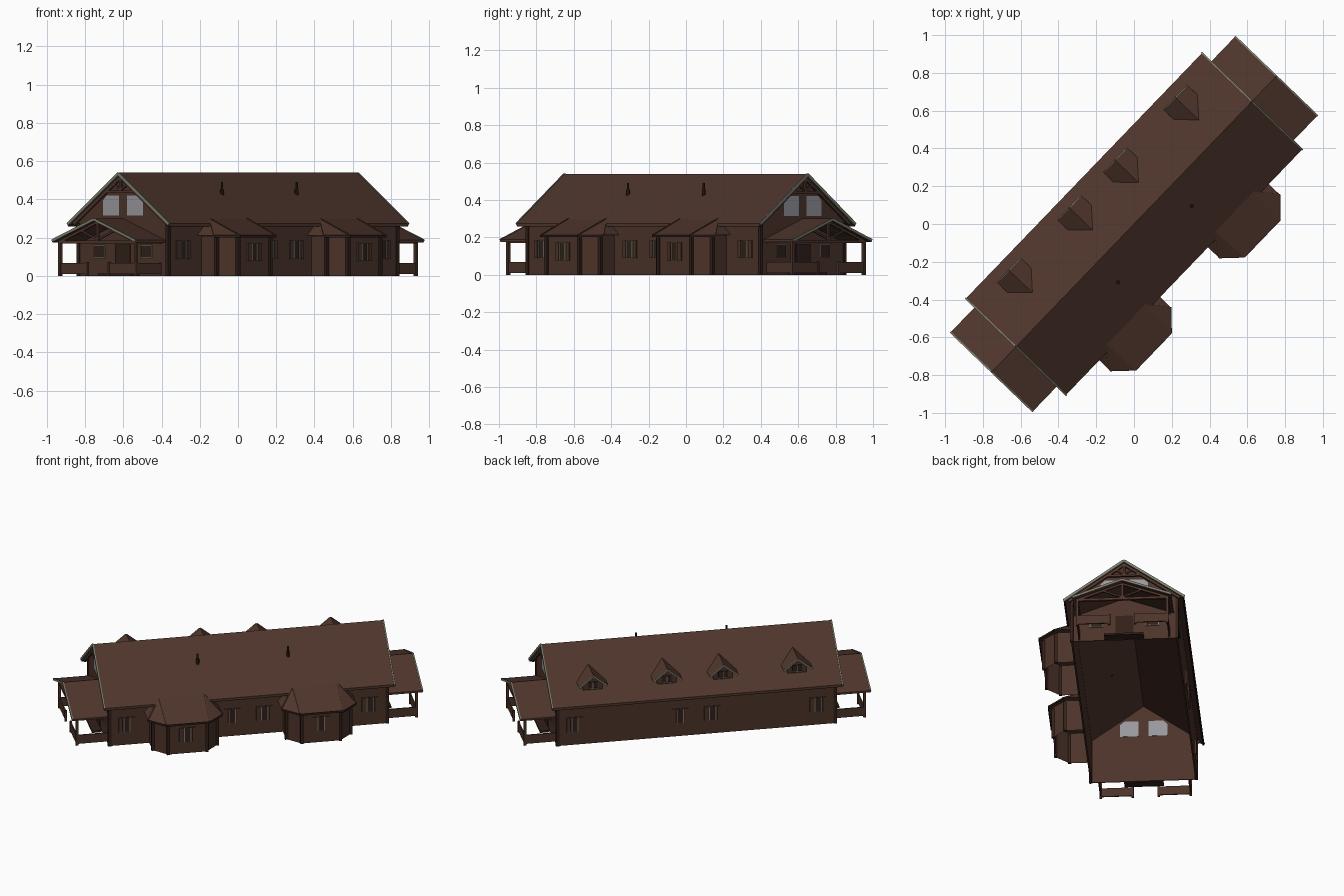
import bpy, bmesh, math
from mathutils import Vector, Matrix

if "Cube" in bpy.data.objects:
    bpy.data.objects.remove(bpy.data.objects["Cube"])

ANG = math.radians(46.1)          # whole house is turned on the plan
ROT = Matrix.Rotation(ANG, 4, 'Z')

def material(name, col):
    m = bpy.data.materials.new(name)
    m.diffuse_color = (*col, 1)
    m.use_nodes = True
    m.node_tree.nodes["Principled BSDF"].inputs["Base Color"].default_value = m.diffuse_color
    return m

WALL = material("brown_timber", (0.073, 0.033, 0.022))
ROOF = material("brown_roof", (0.078, 0.036, 0.025))
DARK = material("dark_timber", (0.030, 0.014, 0.010))
TRIM = material("grey_green_trim", (0.20, 0.21, 0.16))
GLASS = material("grey_glass", (0.31, 0.31, 0.34))

def mesh(name, verts, faces, mat, solid=0):
    me = bpy.data.meshes.new(name)
    me.from_pydata([ROT @ Vector(v) for v in verts], [], faces)
    bm = bmesh.new()
    bm.from_mesh(me)
    bmesh.ops.recalc_face_normals(bm, faces=bm.faces)
    bm.to_mesh(me)
    bm.free()
    me.materials.append(mat)
    ob = bpy.data.objects.new(name, me)
    bpy.context.collection.objects.link(ob)
    if solid:
        mod = ob.modifiers.new("thickness", 'SOLIDIFY')
        mod.thickness, mod.offset = solid, 0
    return ob

BOX_F = [(0, 1, 3, 2), (4, 6, 7, 5), (0, 4, 5, 1), (2, 3, 7, 6), (0, 2, 6, 4), (1, 5, 7, 3)]

def box(name, c, size, mat, rot=None):
    rot = rot or Matrix.Identity(3)
    vs = [Vector(c) + rot @ Vector((x * size[0] / 2, y * size[1] / 2, z * size[2] / 2))
          for x in (-1, 1) for y in (-1, 1) for z in (-1, 1)]
    return mesh(name, vs, BOX_F, mat)

def beam(name, p, q, w, h, mat):
    p, q = Vector(p), Vector(q)
    d = q - p
    return box(name, (p + q) / 2, (d.length, w, h), mat, d.to_track_quat('X', 'Z').to_matrix())

def prism(name, prof, u0, u1, mat):
    """Extrude a (v, z) profile along the long axis."""
    n = len(prof)
    vs = [(u, v, z) for u in (u0, u1) for v, z in prof]
    fs = [tuple(range(n)), tuple(range(2 * n - 1, n - 1, -1))]
    fs += [(i, (i + 1) % n, n + (i + 1) % n, n + i) for i in range(n)]
    return mesh(name, vs, fs, mat)

def gable_roof(name, u0, u1, hw, eave, ridge, t):
    prism(name, [(-hw, eave), (0, ridge), (hw, eave), (hw, eave - t), (0, ridge - t), (-hw, eave - t)],
          u0, u1, ROOF)

def window(name, c, ang, w=0.10, h=0.095):
    """Shuttered window plate; ang is the outward direction in plan."""
    r = Matrix.Rotation(ang - math.pi / 2, 3, 'Z')
    at = lambda x, y, z: Vector(c) + r @ Vector((x, y, z))
    box(name + "_pane", at(0, 0.002, 0), (w * 0.5, 0.004, h), DARK, r)
    for s in (-1, 1):
        box(name + "_shutter", at(s * w * 0.4, 0.004, 0), (w * 0.22, 0.008, h), WALL, r)
        box(name + "_frame", at(s * w * 0.2, 0.004, 0), (0.006, 0.008, h), TRIM, r)

L, W = 0.866, 0.326               # half length and half width of the walls
roof_z = lambda v: 0.54 - 0.72 * abs(v)

# main roof and long walls
gable_roof("main_roof", -0.90, 0.90, 0.368, 0.275, 0.54, 0.014)
for s in (-1, 1):
    box("long_wall", (0, s * (W - 0.005), 0.143), (2 * L, 0.01, 0.286), WALL)
    box("eave_board", (0, s * 0.362, 0.266), (1.80, 0.008, 0.016), DARK)
    for u in (-0.755, -0.10, 0.10, 0.755):
        window("long_wall_window", (u, s * W, 0.137), s * math.pi / 2)

# both gable ends with their porches
for s in (-1, 1):
    prism("gable_wall", [(-W, 0), (W, 0), (W, 0.286), (0, 0.524), (-W, 0.286)],
          s * (L - 0.006), s * L, WALL)
    prism("door", [(-0.055, 0.01), (0.055, 0.01), (0.055, 0.165), (-0.055, 0.165)],
          s * L, s * (L + 0.006), DARK)
    box("door_step", (s * 0.90, 0, 0.006), (0.06, 0.24, 0.012), DARK)
    gable_roof("porch_roof", s * 0.86, s * 1.086, 0.302, 0.188, 0.30, 0.012)
    box("porch_tie_beam", (s * 1.055, 0, 0.178), (0.016, 0.56, 0.016), WALL)
    box("porch_king_post", (s * 1.055, 0, 0.235), (0.014, 0.014, 0.11), WALL)
    box("gable_collar_beam", (s * 0.885, 0, 0.44), (0.012, 0.24, 0.014), WALL)
    box("gable_king_post", (s * 0.885, 0, 0.48), (0.012, 0.014, 0.09), WALL)
    for t in (-1, 1):
        # upper glazing with sloped outer corner
        prism("gable_glass", [(t * 0.03, 0.315), (t * 0.145, 0.315), (t * 0.145, 0.395),
                              (t * 0.12, 0.42), (t * 0.03, 0.42)], s * (L - 0.008), s * (L + 0.001), GLASS)
        box("house_corner_post", (s * (L - 0.004), t * (W - 0.004), 0.138), (0.02, 0.02, 0.276), DARK)
        # light verge boards
        beam("main_verge", (s * 0.902, t * 0.368, 0.270), (s * 0.902, 0, 0.535), 0.008, 0.016, TRIM)
        beam("porch_verge", (s * 1.087, t * 0.302, 0.184), (s * 1.087, 0, 0.296), 0.008, 0.014, TRIM)
        # truss struts
        beam("gable_strut", (s * 0.885, 0, 0.45), (s * 0.885, t * 0.06, 0.485), 0.01, 0.01, WALL)
        beam("gable_rafter", (s * 0.885, t * 0.34, 0.272), (s * 0.885, 0, 0.517), 0.012, 0.018, WALL)
        beam("porch_strut", (s * 1.055, 0, 0.19), (s * 1.055, t * 0.12, 0.238), 0.01, 0.01, WALL)
        beam("porch_rafter", (s * 1.055, t * 0.28, 0.178), (s * 1.055, 0, 0.284), 0.012, 0.016, WALL)
        # porch posts, beams and solid railings
        box("porch_post", (s * 1.055, t * 0.275, 0.09), (0.016, 0.016, 0.18), WALL)
        box("porch_gate_post", (s * 1.055, t * 0.08, 0.036), (0.014, 0.014, 0.072), WALL)
        box("porch_side_beam", (s * 0.96, t * 0.275, 0.178), (0.19, 0.014, 0.016), WALL)
        box("porch_side_rail", (s * 0.96, t * 0.275, 0.039), (0.19, 0.008, 0.058), WALL)
        box("porch_end_rail", (s * 1.055, t * 0.178, 0.039), (0.008, 0.195, 0.058), WALL)
        # porch wall windows with light frames
        box("porch_window", (s * (L + 0.002), t * 0.17, 0.128), (0.004, 0.075, 0.065), DARK)
        for k in (-1, 1):
            box("porch_window_jamb", (s * (L + 0.003), t * 0.17 + k * 0.039, 0.128), (0.006, 0.004, 0.07), TRIM)
            box("porch_window_rail", (s * (L + 0.003), t * 0.17, 0.128 + k * 0.034), (0.006, 0.08, 0.004), TRIM)

# two bays on the -v side
def bay_outline(c, a, b, side, front, back):
    return [(c - a, back), (c - a, side), (c - b, front), (c + b, front), (c + a, side), (c + a, back)]

for c in (-0.415, 0.415):
    wall = bay_outline(c, 0.20, 0.12, -0.435, -0.515, -W)
    mesh("bay_walls", [(x, y, z) for z in (0, 0.21) for x, y in wall],
         [(i, i + 1, i + 7, i + 6) for i in range(5)], WALL)
    for x, y in wall[1:5]:
        box("bay_corner_post", (x, y, 0.10), (0.018, 0.018, 0.20), DARK)
    eave = bay_outline(c, 0.232, 0.135, -0.448, -0.543, -0.32)
    tops = [(c - 0.14, -0.33, 0.30), (c + 0.14, -0.33, 0.30)]
    mesh("bay_roof", [(x, y, 0.212) for x, y in eave] + tops,
         [(0, 1, 6), (1, 2, 6), (2, 3, 7, 6), (3, 4, 7), (4, 5, 7), (0, 6, 7, 5), (5, 4, 3, 2, 1, 0)], ROOF)
    for i in range(1, 5):
        beam("bay_hip", (*eave[i], 0.212), tops[i > 2], 0.007, 0.007, ROOF)
        if i < 4:
            beam("bay_fascia", (*eave[i], 0.207), (*eave[i + 1], 0.207), 0.006, 0.012, DARK)
    window("bay_window", (c, -0.515, 0.125), -math.pi / 2)

# four dormers on the +v side
for c in (-0.635, -0.175, 0.175, 0.635):
    a = 0.06
    mesh("dormer_walls", [(c - a, 0.28, 0.335), (c + a, 0.28, 0.335), (c + a, 0.28, 0.39), (c, 0.28, 0.437),
                          (c - a, 0.28, 0.39), (c - a, 0.205, 0.39), (c + a, 0.205, 0.39)],
         [(0, 1, 2, 3, 4), (0, 4, 5), (1, 6, 2)], WALL)
    mesh("dormer_roof", [(c, 0.306, 0.44), (c, 0.135, 0.44), (c - 0.088, 0.306, 0.37), (c - 0.088, 0.232, 0.37),
                         (c + 0.088, 0.306, 0.37), (c + 0.088, 0.232, 0.37)],
         [(0, 1, 3, 2), (0, 4, 5, 1)], ROOF, 0.009)
    box("dormer_window", (c, 0.282, 0.37), (0.06, 0.006, 0.042), DARK)
    box("dormer_mullion", (c, 0.285, 0.37), (0.005, 0.006, 0.042), TRIM)
    box("dormer_sill", (c, 0.285, 0.347), (0.075, 0.008, 0.005), TRIM)
    for t in (-1, 1):
        beam("dormer_verge", (c + t * 0.088, 0.307, 0.368), (c, 0.307, 0.44), 0.006, 0.011, TRIM)

# two roof vent pipes
for c in (-0.281, 0.281):
    for name, r, z0, z1 in (("vent_pipe", 0.006, 0.41, 0.49), ("vent_collar", 0.010, 0.42, 0.455)):
        ring = [(r * math.cos(k * math.pi / 4), r * math.sin(k * math.pi / 4)) for k in range(8)]
        mesh(name, [(c + x, -0.155 + y, z) for z in (z0, z1) for x, y in ring],
             [tuple(range(7, -1, -1)), tuple(range(8, 16))] +
             [(i, (i + 1) % 8, 8 + (i + 1) % 8, 8 + i) for i in range(8)], DARK)
